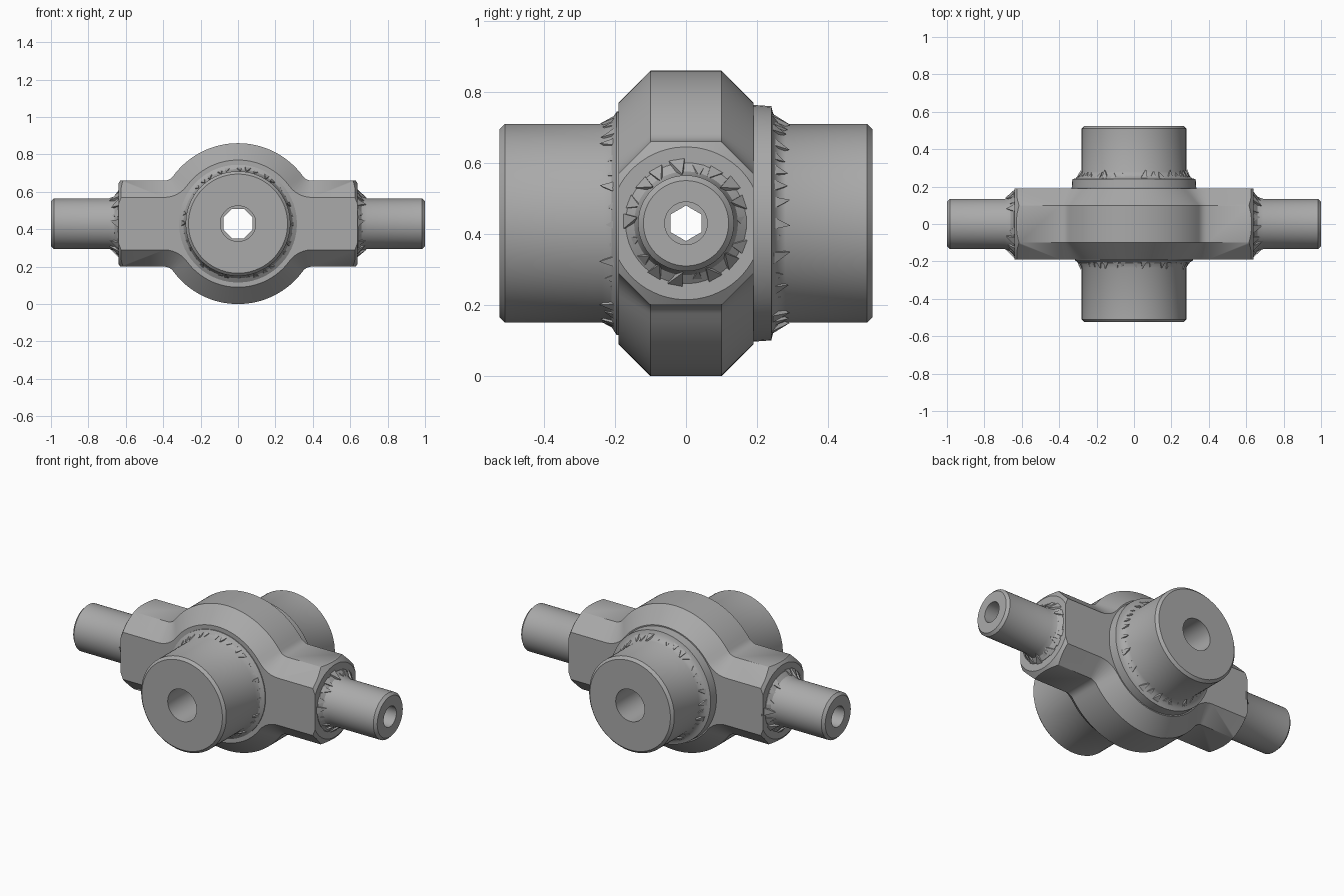
import bpy, bmesh, math, random
from mathutils import Vector, Matrix

random.seed(4)
CZ = 0.43                      # height of both shaft axes
CENTRE = Vector((0, 0, CZ))

cube = bpy.data.objects.get("Cube")
if cube:
    bpy.data.objects.remove(cube)

steel = bpy.data.materials.new("grey steel")
steel.use_nodes = True
GREY = (0.4, 0.4, 0.4, 1)
steel.diffuse_color = GREY
steel.node_tree.nodes["Principled BSDF"].inputs["Base Color"].default_value = GREY


def finish(name, bm, matrix=None):
    """Turn a bmesh into a shaded object."""
    bmesh.ops.recalc_face_normals(bm, faces=bm.faces)
    if matrix:
        bm.transform(matrix)
    mesh = bpy.data.meshes.new(name)
    bm.to_mesh(mesh)
    bm.free()
    mesh.materials.append(steel)
    ob = bpy.data.objects.new(name, mesh)
    bpy.context.collection.objects.link(ob)
    return ob


def smooth(ob):
    bpy.ops.object.select_all(action='DESELECT')
    ob.select_set(True)
    bpy.context.view_layer.objects.active = ob
    bpy.ops.object.shade_smooth_by_angle(angle=math.radians(28))


def along(direction):
    return Matrix.Translation(CENTRE) @ Vector(direction).to_track_quat('Z', 'Y').to_matrix().to_4x4()


def lathe(name, profile, direction, sides=64, tube=True):
    """Revolve (distance, radius) points; a tube closes on itself, a solid is capped."""
    bm = bmesh.new()
    rings = []
    for d, r in profile:
        rings.append([bm.verts.new((r * math.cos(a), r * math.sin(a), d))
                      for a in (2 * math.pi * (i + 0.5) / sides for i in range(sides))])
    for j in range(len(rings) - (0 if tube else 1)):
        a, b = rings[j], rings[(j + 1) % len(rings)]
        for i in range(sides):
            k = (i + 1) % sides
            bm.faces.new((a[i], a[k], b[k], b[i]))
    if not tube:
        bm.faces.new(rings[0])
        bm.faces.new(rings[-1])
    return finish(name, bm, along(direction))


def apply_boolean(ob, tool, operation):
    tool.hide_render = True
    mod = ob.modifiers.new("cut", 'BOOLEAN')
    mod.operation, mod.solver, mod.object = operation, 'EXACT', tool
    bpy.context.view_layer.objects.active = ob
    bpy.ops.object.modifier_apply(modifier=mod.name)
    bpy.data.objects.remove(tool)


def outline(inset):
    """Hub disc blended into two arms, shrunk by the inset."""
    hub, half, fillet, end = 0.43, 0.23, 0.06, 0.64
    cx = math.sqrt((hub + fillet) ** 2 - (half + fillet) ** 2)
    cz = half + fillet
    ang = math.atan2(cz, cx)
    quarter = [(end, half - inset)]
    for i in range(7):
        a = -math.pi / 2 + (ang - math.pi / 2) * i / 6
        f = fillet + inset
        quarter.append((cx + f * math.cos(a), cz + f * math.sin(a)))
    for i in range(1, 17):
        a = ang + (math.pi / 2 - ang) * i / 16
        quarter.append(((hub - inset) * math.cos(a), (hub - inset) * math.sin(a)))
    upper = quarter + [(-x, z) for x, z in reversed(quarter[:-1])]
    return upper + [(-x, -z) for x, z in upper]


# Central body: chamfered slab with hub and arms
bm = bmesh.new()
loops = [[bm.verts.new((x, y, z + CZ)) for x, z in outline(inset)]
         for y, inset in ((-0.19, 0.09), (-0.1, 0), (0.1, 0), (0.19, 0.09))]
for a, b in zip(loops, loops[1:]):
    for i in range(len(a)):
        k = (i + 1) % len(a)
        bm.faces.new((a[i], a[k], b[k], b[i]))
bm.faces.new(loops[0])
bm.faces.new(loops[-1])
body = finish("central_body", bm)

# Round off the arm ends, then drill both bores
half = [(0.5, 0.6), (0.55, 0.27), (0.615, 0.25), (0.64, 0.215)]
trim = lathe("trim_cutter", [(-d, r) for d, r in reversed(half)] + half, (1, 0, 0), tube=False)
apply_boolean(body, trim, 'INTERSECT')
for direction, radius, sides in (((0, 1, 0), 0.085, 8), ((1, 0, 0), 0.05, 6)):
    bore = lathe("bore_cutter", [(-0.8, radius), (0.8, radius)], direction, sides, tube=False)
    apply_boolean(body, bore, 'DIFFERENCE')
smooth(body)


def boss(name, direction, base, length, radius, hole, flange):
    """Hollow shaft with a flange or fillet at its root and a chamfered end."""
    c = 0.015
    profile = [(base - 0.02, hole)] + flange + [
        (length - c, radius), (length, radius - c), (length, hole)]
    smooth(lathe(name, profile, direction))


def teeth(name, direction, base, inner, outer, height, count):
    """Ring of uneven little wedges around a shaft root."""
    bm = bmesh.new()
    step = 2 * math.pi / count
    for i in range(count):
        a = i * step
        h = base + height * random.uniform(0.5, 1)
        out = outer - random.uniform(0, 0.3) * (outer - inner)
        p = [bm.verts.new((r * math.cos(t), r * math.sin(t), d)) for r, t, d in (
            (inner - 0.01, a - step * 0.45, base - 0.01), (out, a - step * 0.45, base - 0.01),
            (out, a + step * 0.35, base - 0.01), (inner - 0.01, a + step * 0.35, base - 0.01),
            (inner + 0.004, a + step * random.uniform(-0.4, 0.4), h))]
        bm.faces.new(p[:4])
        for j in range(4):
            bm.faces.new((p[j], p[(j + 1) % 4], p[4]))
    finish(name, bm, along(direction))


# Large bosses, front and back; the back one stands on a wider collar
boss("front_boss", (0, -1, 0), 0.19, 0.525, 0.28, 0.095,
     [(0.17, 0.315), (0.195, 0.315), (0.21, 0.292), (0.235, 0.28)])
boss("back_boss", (0, 1, 0), 0.19, 0.525, 0.28, 0.095,
     [(0.17, 0.335), (0.24, 0.33), (0.245, 0.31), (0.26, 0.29), (0.28, 0.28)])
teeth("front_boss_teeth", (0, -1, 0), 0.195, 0.28, 0.315, 0.05, 36)
teeth("back_boss_teeth", (0, 1, 0), 0.245, 0.28, 0.32, 0.05, 36)

# Small shafts on the arms
for side, s in (("left", 1), ("right", -1)):
    boss(side + "_shaft", (s, 0, 0), 0.64, 1.0, 0.135, 0.06,
         [(0.62, 0.17), (0.642, 0.17), (0.66, 0.146), (0.69, 0.135)])
    teeth(side + "_shaft_teeth", (s, 0, 0), 0.64, 0.135, 0.195, 0.05, 18)
